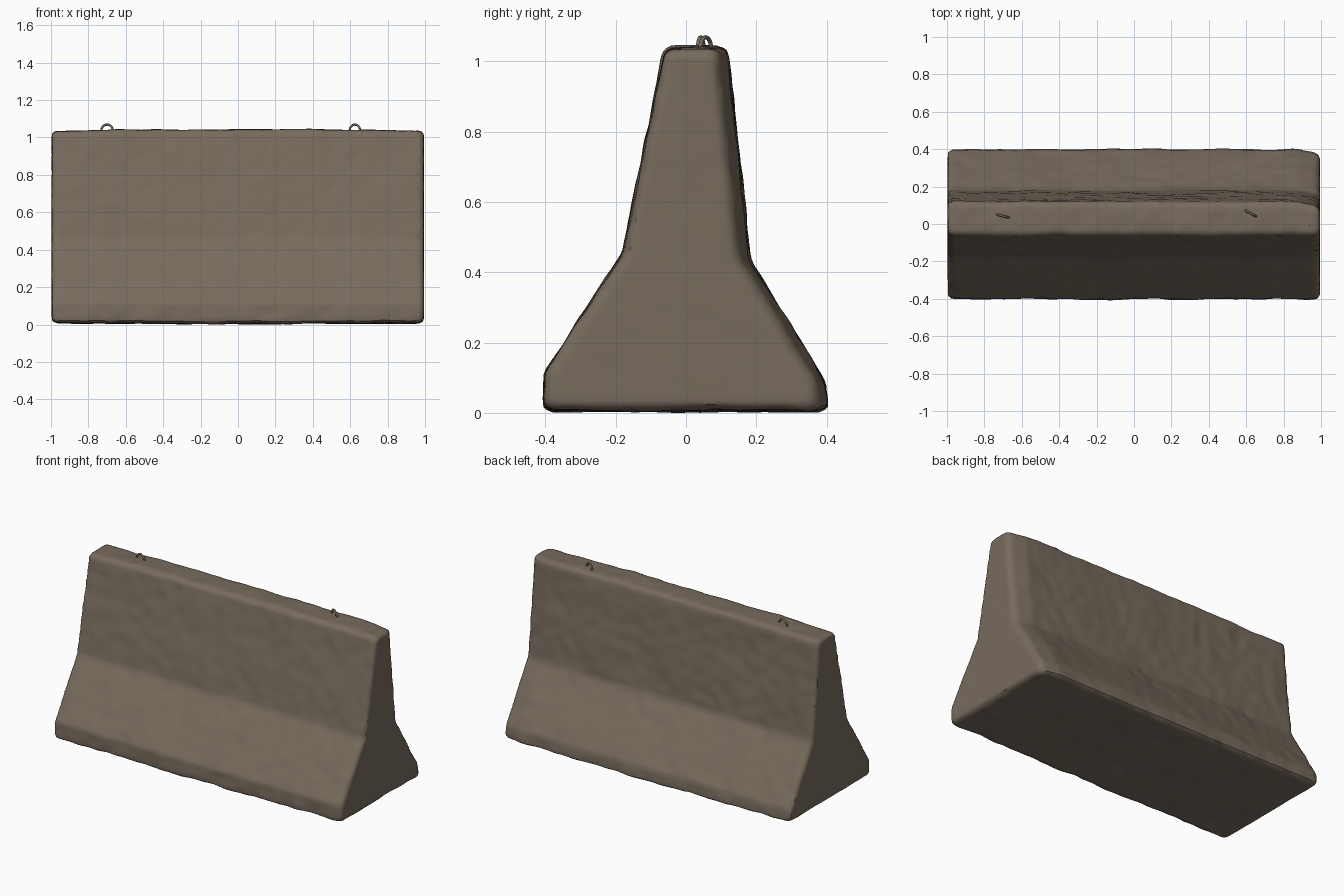
import bpy, bmesh, math
from mathutils import Vector, noise

cube = bpy.data.objects.get("Cube")
if cube:
    bpy.data.objects.remove(cube, do_unlink=True)


def material(name, colour):
    mat = bpy.data.materials.new(name)
    mat.use_nodes = True
    mat.diffuse_color = colour
    mat.node_tree.nodes["Principled BSDF"].inputs["Base Color"].default_value = colour
    return mat


def add_object(name, data, mat):
    obj = bpy.data.objects.new(name, data)
    bpy.context.collection.objects.link(obj)
    data.materials.append(mat)
    return obj


concrete = material("weathered concrete", (0.185, 0.147, 0.109, 1))

# Barrier body: stepped cross-section (y, z) extruded along x
PROFILE = [(-0.405, 0.018), (-0.4, 0.125), (-0.18, 0.46), (-0.06, 1.036),
           (0.118, 1.036), (0.155, 0.68), (0.18, 0.44), (0.395, 0.1), (0.405, 0.018)]
bm = bmesh.new()
end = bm.faces.new([bm.verts.new((-0.996, y, z)) for y, z in PROFILE])
moved = bmesh.ops.extrude_face_region(bm, geom=[end])["geom"]
bmesh.ops.translate(bm, vec=(1.99, 0, 0),
                    verts=[v for v in moved if isinstance(v, bmesh.types.BMVert)])
bmesh.ops.recalc_face_normals(bm, faces=bm.faces[:])
mesh = bpy.data.meshes.new("concrete_barrier")
bm.to_mesh(mesh)
bm.free()
barrier = add_object("concrete_barrier", mesh, concrete)

# Worn edges, then an even skin that can be roughened
bevel = barrier.modifiers.new("worn_edges", 'BEVEL')
bevel.width, bevel.segments, bevel.limit_method = 0.026, 3, 'ANGLE'
bevel.angle_limit = math.radians(35)
remesh = barrier.modifiers.new("even_skin", 'REMESH')
remesh.mode, remesh.voxel_size = 'VOXEL', 0.016
deps = bpy.context.evaluated_depsgraph_get()
skin = bpy.data.meshes.new_from_object(barrier.evaluated_get(deps))
barrier.modifiers.clear()
barrier.data = skin
if not skin.materials:
    skin.materials.append(concrete)

# Lumpy cast surface, slightly crowned along the middle
normals = [v.normal.copy() for v in skin.vertices]
for v, n in zip(skin.vertices, normals):
    p = v.co.copy()
    lumps = 0.006 * noise.noise(p * 4) + 0.004 * noise.noise(p * 13 + Vector((5, 2, 7)))
    dent = 0.012 * max(0, noise.noise(p * 7 + Vector((1, 9, 3))) - 0.35)
    v.co += n * (lumps - dent) * (0.3 if abs(n.x) > 0.8 else 1)
    v.co.z += 0.011 * (1 - p.x * p.x) * (p.z - 0.35)
    # chipped rear corner at the left end
    if p.y > 0 and p.x > 0.88:
        v.co.y -= 0.25 * (p.x - 0.88)
skin.update()
low = min(v.co.z for v in skin.vertices)
for v in skin.vertices:
    v.co.z -= low * (1 - min(1, v.co.z))

# Steel lifting loops set into the top
for name, x, y, turn in [("right_lifting_loop", -0.7, 0.042, -0.25),
                         ("left_lifting_loop", 0.625, 0.056, -0.5)]:
    curve = bpy.data.curves.new(name, 'CURVE')
    curve.dimensions = '3D'
    curve.bevel_depth, curve.bevel_resolution = 0.006, 2
    arch = [(0.032 * math.cos(math.pi * i / 12), 0, 1.037 + 0.032 * math.sin(math.pi * i / 12))
            for i in range(13)]
    points = [(0.032, 0, 1.0)] + arch + [(-0.032, 0, 1.0)]
    spline = curve.splines.new('POLY')
    spline.points.add(len(points) - 1)
    for sp, co in zip(spline.points, points):
        sp.co = (*co, 1)
    loop = add_object(name, curve, concrete)
    loop.location = (x, y, 0)
    loop.rotation_euler.z = turn

# Smooth shading
bpy.ops.object.select_all(action='DESELECT')
barrier.select_set(True)
bpy.context.view_layer.objects.active = barrier
bpy.ops.object.shade_smooth_by_angle(angle=math.radians(40))
